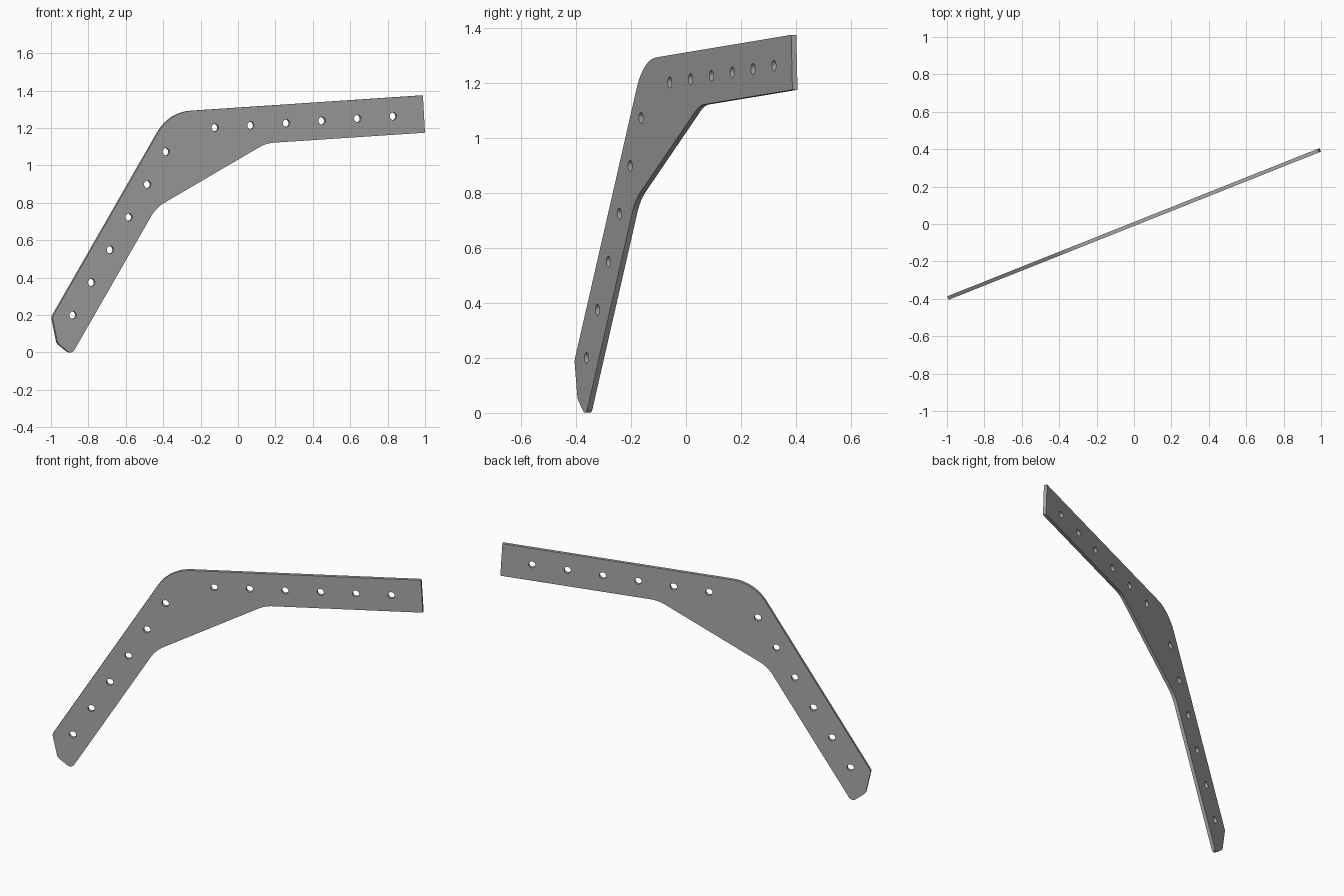
import bpy, math
from mathutils import Vector

cube = bpy.data.objects.get("Cube")
if cube:
    bpy.data.objects.remove(cube, do_unlink=True)

ANGLE = math.radians(21.7)   # turn of the plate about the vertical
THICK = 0.02
HOLE_R = 0.02

steel = bpy.data.materials.new("grey_steel")
steel.use_nodes = True
colour = (0.38, 0.38, 0.38, 1)
steel.diffuse_color = colour
steel.node_tree.nodes["Principled BSDF"].inputs["Base Color"].default_value = colour


def flat(x, z):
    """Map a front-facing position into the plane of the plate."""
    return Vector((x / math.cos(ANGLE), z))


def fillet(prev, corner, nxt, length, steps=8):
    """Round a corner with a circular arc touching both edges."""
    if not length:
        return [corner]
    d1, d2 = (prev - corner).normalized(), (nxt - corner).normalized()
    half = d1.angle(d2) / 2
    centre = corner + (d1 + d2).normalized() * length / math.cos(half)
    a, b = corner + d1 * length - centre, corner + d2 * length - centre
    total = a.angle(b)
    return [centre + (a * math.sin(total * (1 - i / steps)) + b * math.sin(total * i / steps))
            / math.sin(total) for i in range(steps + 1)]


def add_loop(curve, points):
    spline = curve.splines.new('POLY')
    spline.points.add(len(points) - 1)
    for sp, p in zip(spline.points, points):
        sp.co = (p.x, p.y, 0, 1)
    spline.use_cyclic_u = True


# Plate outline: x, z, fillet length
corners = [(-0.996, 0.19, 0.01), (-0.968, 0.05, 0.012), (-0.893, -0.012, 0.03),
           (-0.441, 0.775, 0.055), (0.147, 1.119, 0.045), (0.996, 1.175, 0),
           (0.985, 1.375, 0), (-0.368, 1.285, 0.125)]
pts = [flat(x, z) for x, z, _ in corners]
outline = []
for i, (_, _, length) in enumerate(corners):
    outline += fillet(pts[i - 1], pts[i], pts[(i + 1) % len(pts)], length)

curve = bpy.data.curves.new("bracket_plate", 'CURVE')
curve.dimensions = '2D'
curve.fill_mode = 'BOTH'
curve.extrude = THICK / 2
add_loop(curve, outline)

# Rows of bolt holes along each arm
rows = [(flat(-0.886, 0.20), flat(-0.388, 1.073)), (flat(-0.126, 1.202), flat(0.826, 1.263))]
for start, end in rows:
    for i in range(6):
        c = start.lerp(end, i / 5)
        add_loop(curve, [c + HOLE_R * Vector((math.cos(t), math.sin(t)))
                         for t in (math.tau * k / 24 for k in range(24))])

plate = bpy.data.objects.new("bracket_plate", curve)
bpy.context.collection.objects.link(plate)
plate.rotation_euler = (math.pi / 2, 0, ANGLE)
curve.materials.append(steel)

# Solid mesh with crisp rims and smooth fillets
bpy.ops.object.select_all(action='DESELECT')
plate.select_set(True)
bpy.context.view_layer.objects.active = plate
bpy.ops.object.convert(target='MESH')
bpy.ops.object.mode_set(mode='EDIT')
bpy.ops.mesh.select_all(action='SELECT')
bpy.ops.mesh.remove_doubles(threshold=0.0001)
bpy.ops.mesh.normals_make_consistent(inside=False)
bpy.ops.object.mode_set(mode='OBJECT')
bpy.ops.object.shade_smooth_by_angle(angle=math.radians(30))
